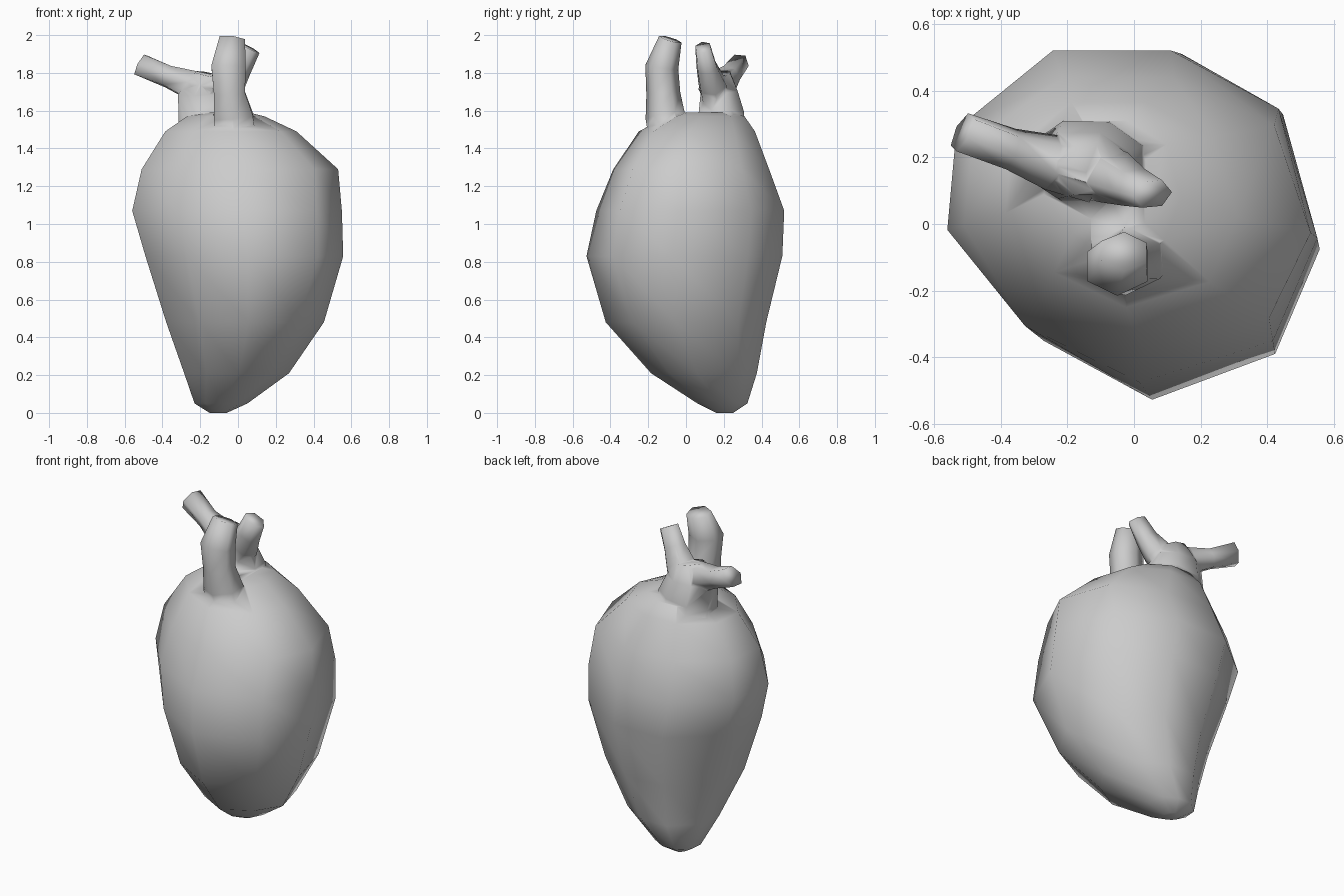
import bpy, bmesh, math
from mathutils import Vector

if "Cube" in bpy.data.objects:
    bpy.data.objects.remove(bpy.data.objects["Cube"])


def loft(name, rings):
    """Skin a list of equal-length rings, cap both ends and smooth."""
    bm = bmesh.new()
    vs = [[bm.verts.new(p) for p in r] for r in rings]
    n = len(vs[0])
    for a, b in zip(vs, vs[1:]):
        for i in range(n):
            j = (i + 1) % n
            bm.faces.new((a[i], a[j], b[j], b[i]))
    bm.faces.new(vs[0])
    bm.faces.new(vs[-1])
    bmesh.ops.recalc_face_normals(bm, faces=bm.faces)
    for f in bm.faces:
        f.smooth = True
    me = bpy.data.meshes.new(name)
    bm.to_mesh(me)
    bm.free()
    ob = bpy.data.objects.new(name, me)
    bpy.context.collection.objects.link(ob)
    return ob


def tube(name, path, sides=6, phase=0.0):
    """Tube along (x, y, z, radius_a, radius_b) stations."""
    pts = [Vector(p[:3]) for p in path]
    rings = []
    for i, p in enumerate(path):
        t = (pts[min(i + 1, len(pts) - 1)] - pts[max(i - 1, 0)]).normalized()
        v = t.cross(Vector((1, 0, 0))).normalized()
        u = v.cross(t)
        ring = []
        for k in range(sides):
            a = phase + 2 * math.pi * k / sides
            ring.append(pts[i] + u * p[3] * math.cos(a) + v * p[4] * math.sin(a))
        rings.append(ring)
    return loft(name, rings)


# Body: nine-sided outline scaled to the extents at each level
outline = [(1, -.13), (.76, -.75), (.04, -1), (-.58, -.66), (-1, -.08),
           (-.95, .53), (-.43, 1), (.21, 1), (.79, .65)]
levels = [  # z, x min, x max, y min, y max, front-right corner pull
    (0.0, -.15, -.06, .16, .25, 1),
    (0.05, -.23, .05, .06, .325, .95),
    (0.21, -.285, .27, -.185, .375, .87),
    (0.48, -.38, .455, -.425, .425, .89),
    (0.83, -.49, .557, -.527, .51, .98),
    (1.07, -.56, .55, -.475, .52, 1),
    (1.29, -.51, .53, -.385, .44, 1),
    (1.49, -.385, .31, -.25, .365, 1),
    (1.57, -.27, .14, -.10, .31, 1),
    (1.59, -.18, .06, -.03, .24, 1)]
rings = []
for z, a, b, c, d, pull in levels:
    ring = []
    for i, (x, y) in enumerate(outline):
        k = pull if i == 1 else 1
        ring.append(((a + b) / 2 + k * x * (b - a) / 2,
                     (c + d) / 2 + k * y * (d - c) / 2, z))
    rings.append(ring)
heart = loft("heart", rings)

parts = [
    # Front vessel rising from the body
    tube("front_vessel", [(-.01, -.08, 1.42, .13, .11), (-.025, -.11, 1.57, .12, .105),
                          (-.045, -.12, 1.69, .095, .09), (-.05, -.128, 1.83, .105, .088),
                          (-.03, -.083, 1.978, .078, .062)], phase=math.pi / 6),
    # Rear trunk, wide at the base
    tube("rear_trunk", [(-.13, .19, 1.44, .20, .135), (-.145, .187, 1.58, .185, .13),
                        (-.165, .175, 1.69, .165, .108), (-.145, .162, 1.79, .09, .08)],
         sides=8, phase=math.pi / 8),
    # Two branches of the rear trunk
    tube("left_branch", [(-.12, .16, 1.70, .09, .10), (-.25, .185, 1.735, .085, .085),
                         (-.37, .225, 1.78, .062, .065), (-.515, .275, 1.842, .072, .055)]),
    tube("right_branch", [(-.16, .17, 1.62, .10, .09), (-.06, .14, 1.74, .10, .08),
                          (.0, .11, 1.83, .075, .06), (.055, .09, 1.935, .066, .045)])]

# Fuse the vessels into the body so the shading flows across the joins
bpy.context.view_layer.objects.active = heart
for p in parts:
    m = heart.modifiers.new(p.name, 'BOOLEAN')
    m.operation = 'UNION'
    m.solver = 'EXACT'
    m.object = p
    bpy.ops.object.modifier_apply(modifier=m.name)
    bpy.data.objects.remove(p)
